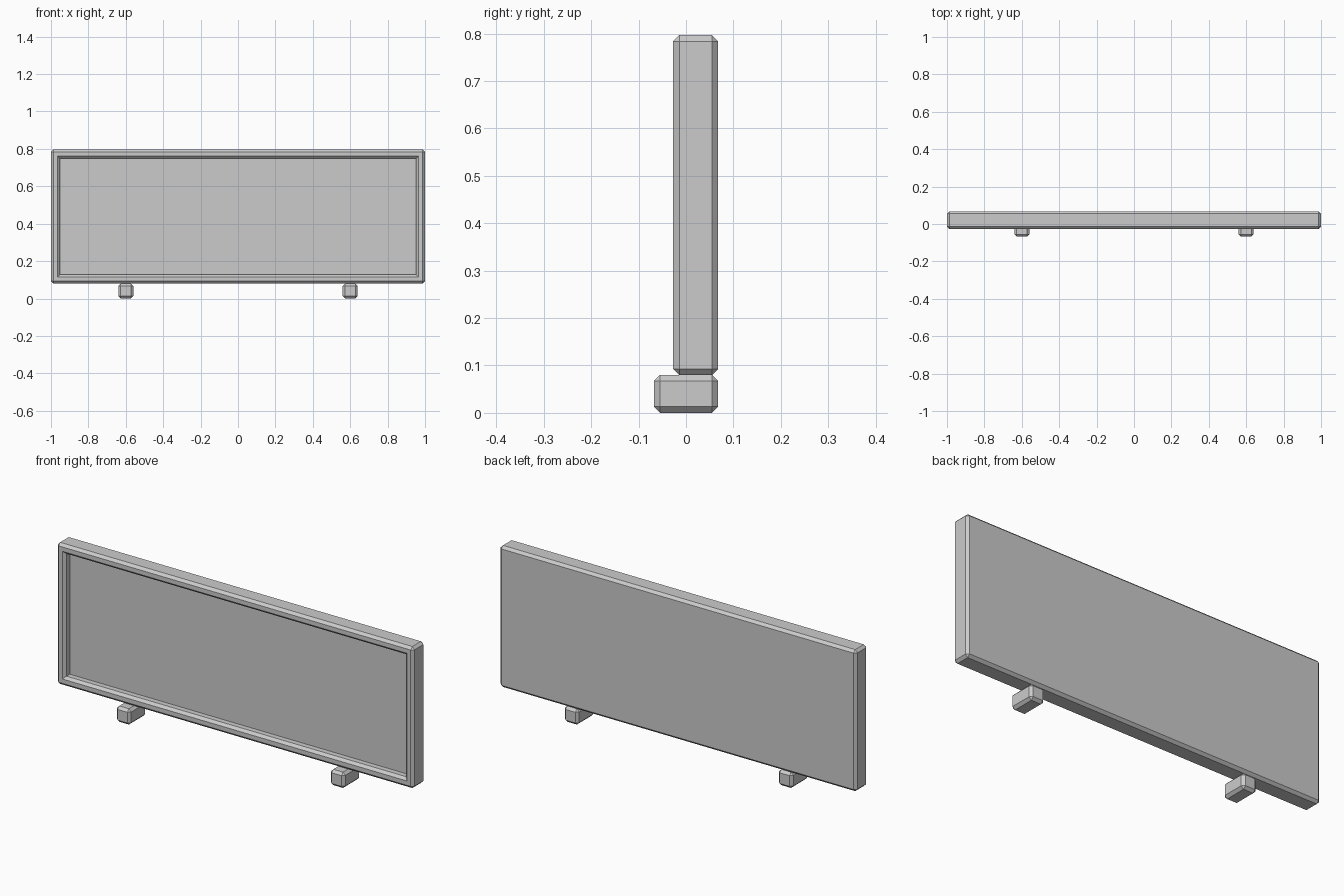
import bpy
import bmesh
from mathutils import Matrix, Vector

cube = bpy.data.objects.get("Cube")
if cube:
    bpy.data.objects.remove(cube)

CHAMFER = 0.013

grey = bpy.data.materials.new("light grey")
grey.use_nodes = True
colour = (0.6, 0.6, 0.6, 1)
grey.diffuse_color = colour
grey.node_tree.nodes["Principled BSDF"].inputs["Base Color"].default_value = colour


def block(name, low, high, recess=None):
    """Chamfered box; recess = (border, depth) sinks a panel into its front."""
    low, high = Vector(low), Vector(high)
    bm = bmesh.new()
    bmesh.ops.create_cube(bm, size=1, matrix=Matrix.LocRotScale(
        (low + high) / 2, None, high - low))
    edges = list(bm.edges)
    if recess:
        border, depth = recess
        front = min(bm.faces, key=lambda f: f.calc_center_median().y)
        bmesh.ops.inset_region(bm, faces=[front], thickness=border)
        # Sink the inner face, leaving straight walls behind the lip
        lip = list(front.edges)
        result = bmesh.ops.extrude_discrete_faces(bm, faces=[front])
        floor = result["faces"][0]
        bmesh.ops.translate(bm, verts=floor.verts, vec=(0, depth, 0))
        edges = [e for e in bm.edges if e.is_valid
                 and abs(e.calc_face_angle_signed(0)) > 0.1
                 and all(v.co.y < low.y + 1e-4 or v.co.y > high.y - 1e-4
                         for v in e.verts)]
    bmesh.ops.bevel(bm, geom=edges, offset=CHAMFER, segments=1,
                    affect='EDGES', clamp_overlap=True)
    bmesh.ops.recalc_face_normals(bm, faces=bm.faces)
    mesh = bpy.data.meshes.new(name)
    bm.to_mesh(mesh)
    bm.free()
    mesh.materials.append(grey)
    obj = bpy.data.objects.new(name, mesh)
    bpy.context.collection.objects.link(obj)
    return obj


# Wide panel with a framed recess in its front
block("panel", (-1, -0.027, 0.08), (1, 0.068, 0.797), recess=(0.068, 0.04))

# Two feet that reach forward under the panel
for side, x in (("left", 0.6), ("right", -0.6)):
    block(side + "_foot", (x - 0.04, -0.068, 0), (x + 0.04, 0.068, 0.08))
